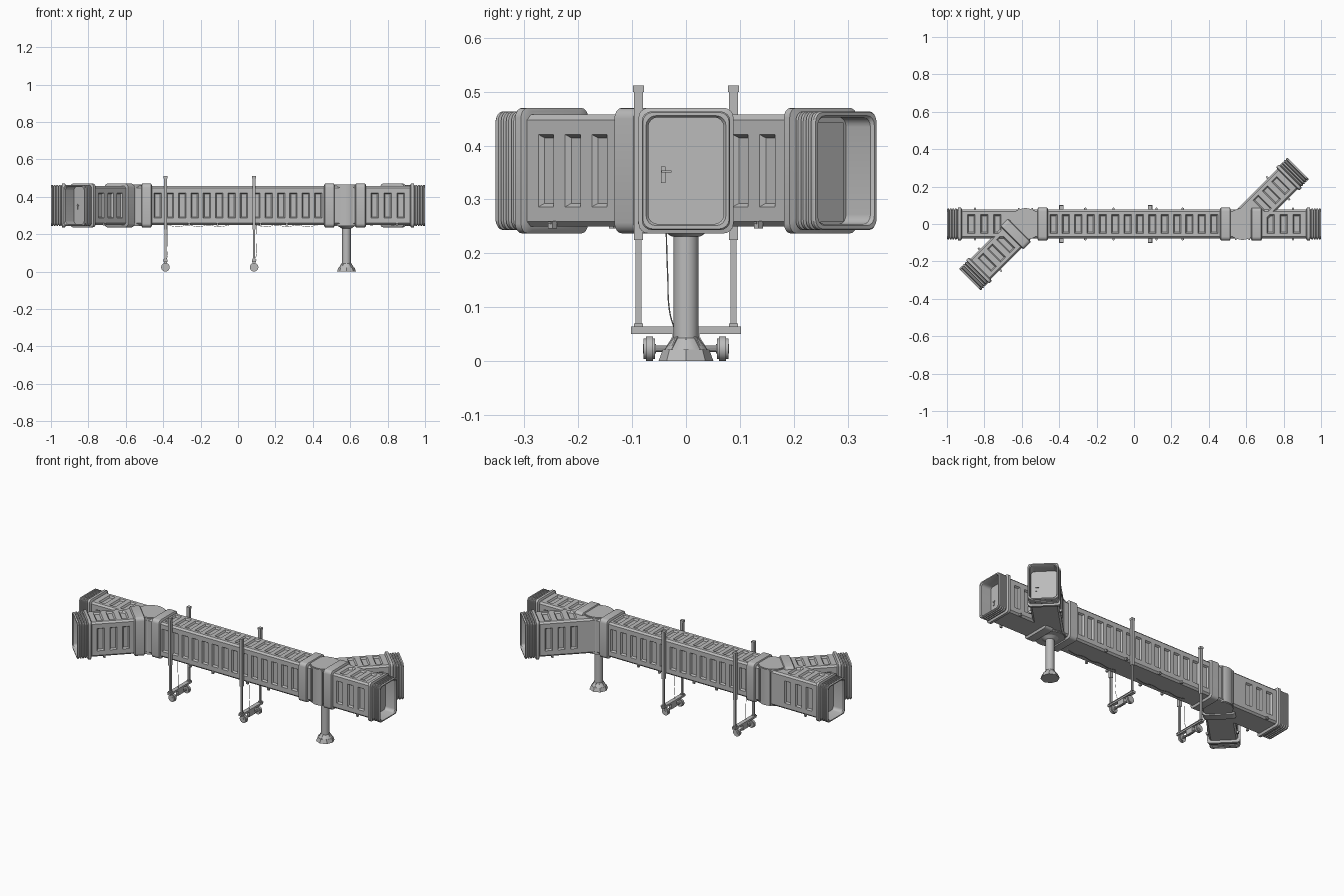
import bpy, bmesh, math
from mathutils import Matrix, Vector

cube = bpy.data.objects.get("Cube")
if cube:
    bpy.data.objects.remove(cube, do_unlink=True)

grey = bpy.data.materials.new("plain_grey")
grey.use_nodes = True
grey.diffuse_color = (0.5, 0.5, 0.5, 1)
grey.node_tree.nodes["Principled BSDF"].inputs["Base Color"].default_value = (0.5, 0.5, 0.5, 1)

MID = 0.3535          # height of the tunnel axis
PIVOT = 0.58          # distance of each rotunda from the centre
REACH = 0.42          # rotunda centre to the open end of an arm
I = Matrix.Identity(4)


def finish(name, bm, place=I):
    bmesh.ops.recalc_face_normals(bm, faces=bm.faces)
    mesh = bpy.data.meshes.new(name)
    bm.to_mesh(mesh)
    bm.free()
    mesh.materials.append(grey)
    obj = bpy.data.objects.new(name, mesh)
    obj.matrix_world = place
    bpy.context.collection.objects.link(obj)
    return obj


def box(name, centre, size, place=I):
    bm = bmesh.new()
    bmesh.ops.create_cube(bm, size=1)
    bmesh.ops.scale(bm, vec=size, verts=bm.verts)
    bmesh.ops.translate(bm, vec=centre, verts=bm.verts)
    return finish(name, bm, place)


def cylinder(name, centre, r1, r2, depth, sides, axis="Z", bevel=0):
    bm = bmesh.new()
    bmesh.ops.create_cone(bm, cap_ends=True, segments=sides, radius1=r1, radius2=r2, depth=depth)
    if bevel:
        rims = [e for e in bm.edges if abs(e.verts[0].co.z - e.verts[1].co.z) < 1e-5]
        bmesh.ops.bevel(bm, geom=rims, offset=bevel, segments=2, affect="EDGES")
    if axis == "Y":
        bmesh.ops.rotate(bm, matrix=Matrix.Rotation(math.pi / 2, 3, "X"), verts=bm.verts)
    bmesh.ops.translate(bm, vec=centre, verts=bm.verts)
    return finish(name, bm)


def skin(bm, sections):
    rings = [[bm.verts.new(p) for p in s] for s in sections]
    for a, b in zip(rings, rings[1:]):
        for i in range(len(a)):
            j = (i + 1) % len(a)
            bm.faces.new((a[i], a[j], b[j], b[i]))
    bm.faces.new(rings[0])
    bm.faces.new(rings[-1])


def rounded(x, hw, hh, r=0.02, seg=4):
    """Rounded rectangle across the x axis."""
    pts = []
    for k, (sy, sz) in enumerate(((1, 1), (-1, 1), (-1, -1), (1, -1))):
        for s in range(seg + 1):
            a = math.pi / 2 * (k + s / seg)
            pts.append((x, sy * (hw - r) + r * math.cos(a), MID + sz * (hh - r) + r * math.sin(a)))
    return pts


def loft(name, stations, place=I, r=0.02):
    bm = bmesh.new()
    skin(bm, [rounded(x, hw, hh, r) for x, hw, hh in stations])
    return finish(name, bm, place)


def collar(name, x0, x1, place=I):
    e = 0.005
    loft(name, [(x0, 0.08, 0.109), (x0 + e, 0.088, 0.1165), (x1 - e, 0.088, 0.1165), (x1, 0.08, 0.109)], place)


def tunnel(name, x0, x1, first, pitch, count, place=I):
    """Chamfered box with pressed panels along both sides and the roof."""
    w, h, c, p, q = 0.077, 0.104, 0.01, 0.05, 0.067
    half = [(p, h), (w - c, h), (w, h - c), (w, q), (w, -q), (w, c - h), (w - c, -h)]
    loop = half + [(-y, z) for y, z in reversed(half)]
    xs = [x0]
    for i in range(count):
        mid = first + pitch * i
        xs += [mid - 0.02, mid + 0.02]
    xs.append(x1)
    bm = bmesh.new()
    skin(bm, [[(x, y, MID + z) for y, z in loop] for x in xs])
    bmesh.ops.recalc_face_normals(bm, faces=bm.faces)
    panels = []
    for f in bm.faces:
        m = f.calc_center_median()
        if abs(f.normal.x) > 0.5 or min(abs(m.x - first - pitch * i) for i in range(count)) > 0.005:
            continue
        side = abs(f.normal.y) > 0.9 and abs(m.z - MID) < 0.01
        roof = f.normal.z > 0.9 and abs(m.y) < 0.01
        if side or roof:
            panels.append(f)
    bmesh.ops.inset_individual(bm, faces=panels, thickness=0.009, depth=-0.01)
    finish(name, bm, place)


def wire(name, points):
    data = bpy.data.curves.new(name, "CURVE")
    data.dimensions = "3D"
    data.bevel_depth = 0.0012
    data.bevel_resolution = 1
    line = data.splines.new("BEZIER")
    line.bezier_points.add(len(points) - 1)
    for bp, co in zip(line.bezier_points, points):
        bp.co = co
        bp.handle_left_type = bp.handle_right_type = "AUTO"
    data.materials.append(grey)
    bpy.context.collection.objects.link(bpy.data.objects.new(name, data))


def lug(name, x, side, place=I):
    box(name, (x, side * 0.08, 0.253), (0.012, 0.012, 0.014), place)
    box(name + "_pin", (x, side * 0.083, 0.257), (0.005, 0.012, 0.005), place)


def arm(name, place, has_collar):
    tunnel(name + "_tunnel", 0, REACH - 0.07, 0.15, 0.07, 3, place)
    if has_collar:
        collar(name + "_collar", 0.045, 0.105, place)
    # end frame, bellows folds, then back inside to the door wall
    base, tip = REACH - 0.08, REACH
    prof = [(base, 0.08, 0.109), (base + 0.005, 0.088, 0.1165),
            (base + 0.02, 0.088, 0.1165), (base + 0.024, 0.076, 0.105)]
    folds, start = 4, base + 0.026
    step = (tip - start) / folds
    for i in range(folds):
        x = start + step * i
        prof += [(x + step * 0.3, 0.082, 0.11), (x + step * 0.75, 0.082, 0.11)]
        if i < folds - 1:
            prof.append((x + step, 0.075, 0.103))
    prof += [(tip, 0.08, 0.108), (tip, 0.074, 0.102), (tip - 0.006, 0.07, 0.099), (base + 0.006, 0.07, 0.099)]
    loft(name + "_bellows", prof, place, 0.018)
    # door with handle
    box(name + "_door", (base + 0.008, 0, MID - 0.003), (0.008, 0.122, 0.184), place)
    box(name + "_handle_plate", (base + 0.014, -0.042, 0.346), (0.004, 0.008, 0.03), place)
    box(name + "_handle", (base + 0.018, -0.036, 0.352), (0.004, 0.018, 0.004), place)
    for s in (-1, 1):
        lug(name + "_lug", 0.27, s, place)


# Main tunnel with end collars and edge lugs
tunnel("main_tunnel", -PIVOT, PIVOT, -0.43, 0.066, 14)
for s, side in ((-1, "right"), (1, "left")):
    lo, hi = sorted((s * 0.46, s * 0.517))
    collar(side + "_main_collar", lo, hi)
    for x in (-0.26, -0.11, 0.12, 0.26):
        lug("main_lug", x, s)

# Rotundas and branching arms, turned half way round at the other end
for side, turn in (("left", 0), ("right", math.pi)):
    spin = Matrix.Rotation(turn, 4, "Z")
    hub = spin @ Matrix.Translation((PIVOT, 0, 0))
    centre = hub.translation
    cylinder(side + "_rotunda", (centre.x, 0, MID), 0.085, 0.085, 0.222, 32, bevel=0.004)
    for x in (-0.035, 0.035):
        box(side + "_rotunda_rib", (x, -0.078, MID), (0.008, 0.014, 0.2), hub)
    arm(side + "_straight_arm", hub, side == "left")
    arm(side + "_branch_arm", hub @ Matrix.Rotation(math.pi / 4, 4, "Z"), side == "right")

# Fixed column with flared, ribbed foot
cylinder("column", (PIVOT, 0, 0.135), 0.023, 0.023, 0.22, 24)
cylinder("column_head", (PIVOT, 0, 0.237), 0.026, 0.045, 0.012, 24)
cylinder("column_foot", (PIVOT, 0, 0.011), 0.051, 0.043, 0.022, 8)
cylinder("column_flare", (PIVOT, 0, 0.032), 0.04, 0.024, 0.022, 16)
for i in range(8):
    turned = Matrix.Translation((PIVOT, 0, 0)) @ Matrix.Rotation(math.pi / 4 * i, 4, "Z")
    bm = bmesh.new()
    skin(bm, [[(0.018, y, 0.018), (0.042, y, 0.018), (0.025, y, 0.046), (0.018, y, 0.046)] for y in (-0.002, 0.002)])
    finish("foot_gusset", bm, turned)

# Wheeled lifting gantries
for name, x in (("outer", -0.388), ("inner", 0.086)):
    for s in (-1, 1):
        y = s * 0.088
        box(name + "_upper_post", (x, y, 0.365), (0.017, 0.017, 0.28), I)
        box(name + "_post_cap", (x, y, 0.505), (0.02, 0.02, 0.012))
        box(name + "_lower_post", (x, y, 0.145), (0.011, 0.011, 0.17))
        box(name + "_post_shoe", (x, y, 0.067), (0.017, 0.017, 0.006))
        cylinder(name + "_wheel", (x, s * 0.068, 0.023), 0.023, 0.023, 0.021, 20, "Y", 0.004)
        cylinder(name + "_hub", (x, s * 0.068, 0.023), 0.009, 0.009, 0.024, 12, "Y")
    box(name + "_cross_beam", (x, 0, 0.055), (0.02, 0.204, 0.009))
    box(name + "_beam_cap", (x, 0, 0.062), (0.024, 0.204, 0.004))
    box(name + "_bogie", (x, 0, 0.036), (0.016, 0.05, 0.034))
    cylinder(name + "_axle", (x, 0, 0.023), 0.006, 0.006, 0.13, 10, "Y")
    # cables: one down to the bogie, one draped below the tunnel
    wire(name + "_drop_cable", [(x + 0.012, -0.037, 0.25), (x + 0.013, -0.034, 0.16),
                                (x + 0.012, -0.03, 0.09), (x + 0.005, -0.022, 0.062)])
    wire(name + "_drape_cable", [(x + 0.01 + 0.055 * i, -0.037, 0.248 - 0.008 * (i % 2)) for i in range(7)])

# Smooth round parts, keep hard edges
bpy.ops.object.select_all(action="DESELECT")
for obj in bpy.context.collection.objects:
    if obj.type == "MESH":
        obj.select_set(True)
        bpy.context.view_layer.objects.active = obj
bpy.ops.object.shade_smooth_by_angle(angle=math.radians(30))
